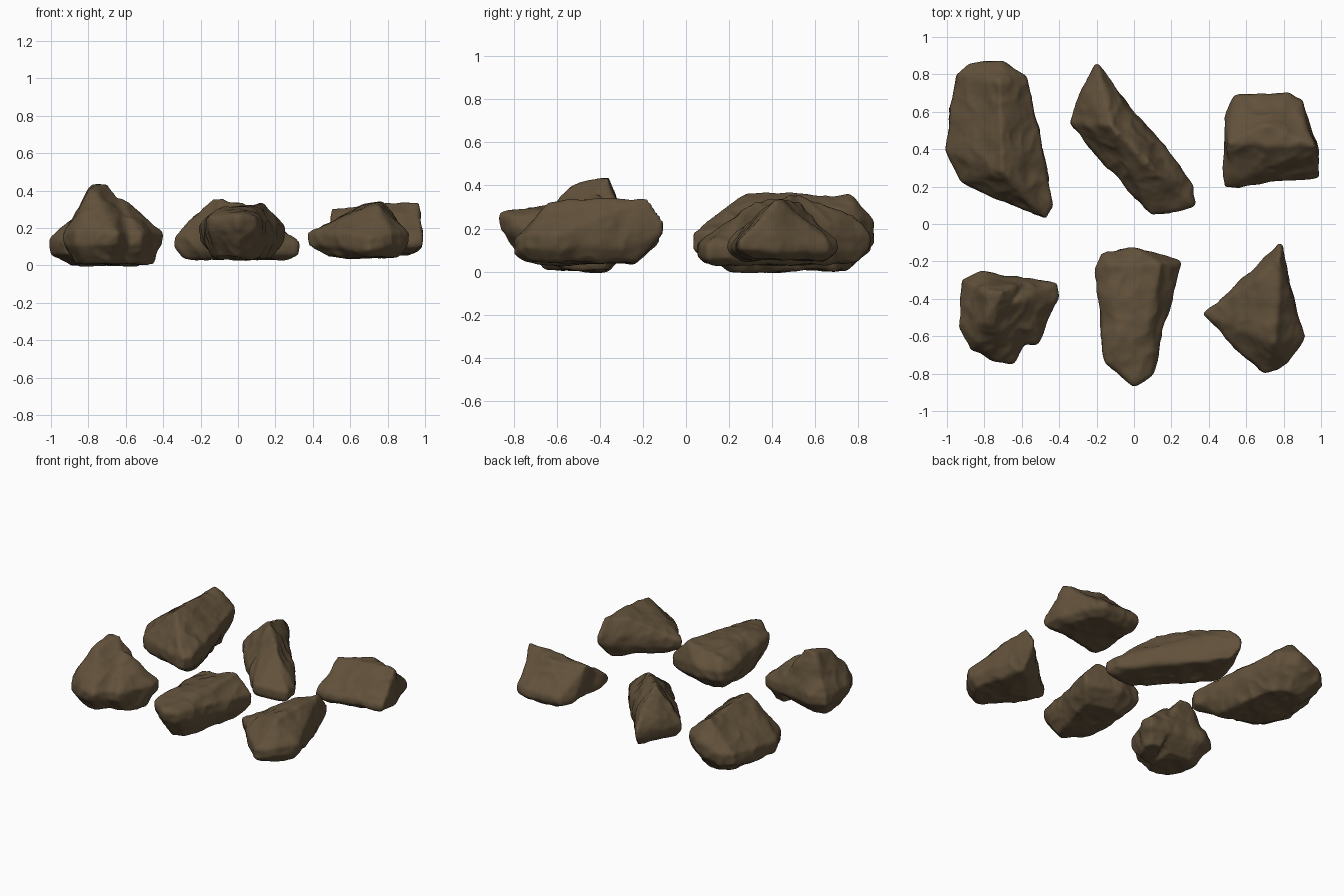
import bpy
import bmesh
from mathutils import Vector, noise

cube = bpy.data.objects.get("Cube")
if cube:
    bpy.data.objects.remove(cube, do_unlink=True)

# One earthy brown for every rock
stone = bpy.data.materials.new("brown stone")
stone.use_nodes = True
brown = (0.12, 0.082, 0.043, 1)
stone.diffuse_color = brown
shader = stone.node_tree.nodes["Principled BSDF"]
shader.inputs["Base Color"].default_value = brown
shader.inputs["Roughness"].default_value = 0.9


def roughen(point, seed):
    """Broad lumps, chipped ridges and fine grain over a slight swelling."""
    place = point + Vector((seed, seed, seed))
    swelling = 0.004
    lumps = noise.noise(place * 6) * 0.014
    chips = (0.3 - abs(noise.noise(place * 9))) * 0.016
    grain = noise.noise(place * 28) * 0.002
    return swelling + lumps + chips + grain


def add_lobe(bm, rim, summits, base, belly, band, footing):
    """Hull of a narrowed base, an upright band around the belly and summits.

    A rim corner may carry its own height in place of the belly height."""
    middle = sum((Vector(p[:2]) for p in rim), Vector((0, 0))) / len(rim)
    points = [Vector(p) for p in summits]
    for x, y, *own_height in rim:
        corner = Vector((x, y))
        height = own_height[0] if own_height else belly
        points.append((*middle.lerp(corner, footing), base))
        points.append((*corner, height - band))
        points.append((*corner, height + band))
    verts = [bm.verts.new(p) for p in points]
    hull = bmesh.ops.convex_hull(bm, input=verts)
    spare = [v for v in hull["geom_interior"] if isinstance(v, bmesh.types.BMVert)]
    bmesh.ops.delete(bm, geom=spare, context="VERTS")


def make_rock(name, seed, lobes, **shape):
    """Fuse the lobes, wear down their edges and weather the surface."""
    bm = bmesh.new()
    for rim, summits in lobes:
        add_lobe(bm, rim, summits, **shape)
    bmesh.ops.recalc_face_normals(bm, faces=bm.faces)
    block = bpy.data.meshes.new(name + " block")
    bm.to_mesh(block)
    bm.free()
    rock = bpy.data.objects.new(name, block)
    bpy.context.collection.objects.link(rock)

    remesh = rock.modifiers.new("fuse", "REMESH")
    remesh.mode = "VOXEL"
    remesh.voxel_size = 0.012
    wear = rock.modifiers.new("wear", "SMOOTH")
    wear.factor = 0.5
    wear.iterations = 5
    graph = bpy.context.evaluated_depsgraph_get()
    worn = bpy.data.meshes.new_from_object(rock.evaluated_get(graph))
    rock.modifiers.clear()
    rock.data = worn
    bpy.data.meshes.remove(block)
    worn.name = name

    bm = bmesh.new()
    bm.from_mesh(worn)
    bm.normal_update()
    shifts = [v.normal * roughen(v.co, seed) for v in bm.verts]
    for vert, shift in zip(bm.verts, shifts):
        vert.co += shift
    for face in bm.faces:
        face.smooth = True
    bm.to_mesh(worn)
    bm.free()
    worn.materials.clear()
    worn.materials.append(stone)


# Large slab with a lengthwise ridge, undercut along its inner back side
slab_rim = [(-.95, .8), (-.87, .86), (-.7, .86, .2), (-.58, .79, .2),
            (-.51, .5, .18), (-.44, .1), (-.47, .03), (-.92, .23, .1),
            (-1, .4, .1)]
slab_ridge = [(-.72, .76, .35), (-.7, .28, .37)]
make_rock("back_right_slab_rock", 1, [(slab_rim, slab_ridge)],
          base=.01, belly=.14, band=.04, footing=.65)

# Long wedge lying on the diagonal, thick at the back and thin at the toe
wedge_rim = [(-.34, .54), (-.32, .61), (-.2, .86, .14), (-.1, .73), (.2, .35),
             (.32, .2, .09), (.32, .1, .09), (.1, .05, .1), (.05, .13)]
wedge_ridge = [(-.26, .68, .22), (-.18, .78, .25), (-.12, .52, .36),
               (.1, .3, .31), (.18, .2, .23)]
make_rock("back_middle_wedge_rock", 2, [(wedge_rim, wedge_ridge)],
          base=.04, belly=.12, band=.03, footing=.85)

# Squared block with a crosswise ridge
block_rim = [(.49, .2), (.49, .57), (.54, .68), (.83, .69), (.89, .65),
             (.98, .4), (.99, .25)]
block_ridge = [(.5, .43, .3), (.96, .42, .33), (.7, .54, .31)]
make_rock("back_left_block_rock", 3, [(block_rim, block_ridge)],
          base=.06, belly=.12, band=.02, footing=.75)

# Broken boulder with the tallest peak, a high shoulder and a side lobe
boulder_rim = [(-.92, -.3), (-.8, -.26), (-.55, -.3), (-.55, -.6),
               (-.65, -.74), (-.75, -.73), (-.86, -.67), (-.93, -.55)]
boulder_peak = [(-.78, -.36, .43), (-.7, -.36, .44), (-.78, -.5, .41),
                (-.83, -.63, .28)]
side_rim = [(-.55, -.29), (-.42, -.32), (-.41, -.4), (-.52, -.64), (-.7, -.65)]
side_peak = [(-.63, -.41, .36)]
make_rock("front_right_peaked_rock", 4,
          [(boulder_rim, boulder_peak), (side_rim, side_peak)],
          base=.01, belly=.14, band=.03, footing=.6)

# Tapered block with a raised, undercut nose
tapered_rim = [(-.2, -.25), (-.17, -.16), (0, -.13), (.25, -.2), (.11, -.67),
               (.09, -.8, .22), (0, -.86, .23), (-.15, -.74, .22)]
tapered_ridge = [(-.13, -.22, .27), (.14, -.21, .33), (.06, -.55, .31),
                 (-.08, -.6, .3)]
make_rock("front_middle_tapered_rock", 5, [(tapered_rim, tapered_ridge)],
          base=.04, belly=.17, band=.035, footing=.7)

# Angular three-cornered rock with a high back edge
angular_rim = [(.38, -.48), (.78, -.12, .2), (.82, -.3), (.9, -.6),
               (.83, -.75), (.7, -.8, .11), (.6, -.71)]
angular_ridge = [(.75, -.64, .32), (.78, -.18, .34), (.66, -.29, .32)]
make_rock("front_left_angular_rock", 6, [(angular_rim, angular_ridge)],
          base=.05, belly=.14, band=.03, footing=.75)
